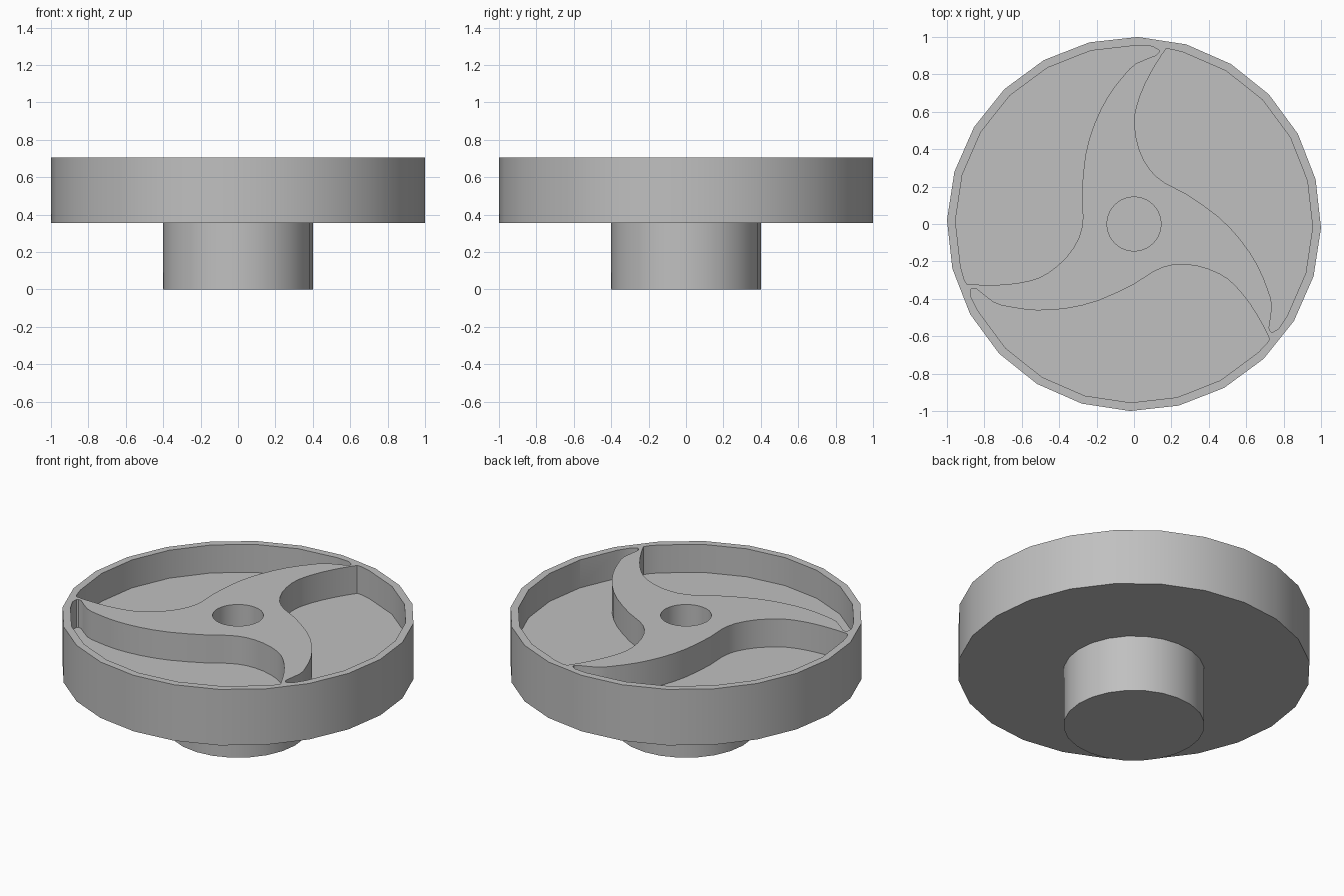
import bpy, bmesh, math
from mathutils import Vector, Matrix

if "Cube" in bpy.data.objects:
    bpy.data.objects.remove(bpy.data.objects["Cube"])

TOP, FLOOR, BASE = 0.705, 0.53, 0.355

grey = bpy.data.materials.new("plain grey")
grey.diffuse_color = (0.527, 0.527, 0.527, 1)
grey.use_nodes = True
grey.node_tree.nodes["Principled BSDF"].inputs["Base Color"].default_value = grey.diffuse_color


def circle(radius, sides, offset=0.0):
    return [(radius * math.cos(offset + math.tau * i / sides),
             radius * math.sin(offset + math.tau * i / sides)) for i in range(sides)]


def prism(name, outline, z0, z1):
    """Extrude a flat counter-clockwise outline between two heights."""
    bm = bmesh.new()
    face = bm.faces.new([bm.verts.new((x, y, z0)) for x, y in outline])
    res = bmesh.ops.extrude_face_region(bm, geom=[face], use_keep_orig=True)
    verts = [g for g in res["geom"] if isinstance(g, bmesh.types.BMVert)]
    bmesh.ops.translate(bm, verts=verts, vec=(0, 0, z1 - z0))
    bmesh.ops.recalc_face_normals(bm, faces=bm.faces)
    mesh = bpy.data.meshes.new(name)
    bm.to_mesh(mesh)
    bm.free()
    mesh.materials.append(grey)
    ob = bpy.data.objects.new(name, mesh)
    bpy.context.collection.objects.link(ob)
    return ob


def smooth_path(pts, steps=2):
    """Catmull-Rom interpolation through open path points."""
    p = [Vector(q) for q in pts]
    p = [p[0]] + p + [p[-1]]
    out = []
    for a, b, c, d in zip(p, p[1:], p[2:], p[3:]):
        for s in range(steps):
            t = s / steps
            out.append(0.5 * (2 * b + (c - a) * t + (2 * a - 5 * b + 4 * c - d) * t * t
                              + (3 * b - a - 3 * c + d) * t ** 3))
    return out + [p[-1]]


def select_only(ob):
    bpy.ops.object.select_all(action='DESELECT')
    ob.select_set(True)
    bpy.context.view_layer.objects.active = ob


# Faceted wheel disc and the stem below it
wheel = prism("wheel_disc", circle(1.0, 24, math.radians(-1.2)), BASE, TOP)
stem = prism("stem", circle(0.4, 24, math.radians(-1.2)), 0, BASE)

# Pocket outline: curved blade edge, then the arc inside the rim
blade_edge = [(0.17, 0.935), (0.12, 0.86), (0.06, 0.75), (0.015, 0.63), (0.003, 0.53),
              (0.027, 0.40), (0.085, 0.29), (0.165, 0.22), (0.28, 0.16), (0.45, 0.04),
              (0.57, -0.085), (0.66, -0.22), (0.715, -0.35), (0.738, -0.44),
              (0.722, -0.555), (0.738, -0.58)]
rim_arc = [(0.955 * math.cos(math.radians(a)), 0.955 * math.sin(math.radians(a)))
           for a in (-36, -31, -16, -1, 14, 29, 44, 59, 74, 78)]
outline = [tuple(v) for v in smooth_path(blade_edge)] + rim_arc

# Three pockets by rotation, plus the blind centre bore
cutters = [prism("bore_cutter", circle(0.145, 24), FLOOR, TOP + 0.1)]
for i in range(3):
    rot = Matrix.Rotation(math.radians(120 * i), 2)
    cutters.append(prism("pocket_cutter", [tuple(rot @ Vector(p)) for p in outline],
                         FLOOR, TOP + 0.1))
for cutter in cutters:
    cutter.hide_render = True
    mod = wheel.modifiers.new("cut", 'BOOLEAN')
    mod.operation = 'DIFFERENCE'
    mod.solver = 'EXACT'
    mod.object = cutter
    select_only(wheel)
    bpy.ops.object.modifier_apply(modifier=mod.name)
    bpy.data.objects.remove(cutter)

# Smooth walls with crisp rims
for ob in (wheel, stem):
    select_only(ob)
    bpy.ops.object.shade_smooth_by_angle(angle=math.radians(30))
